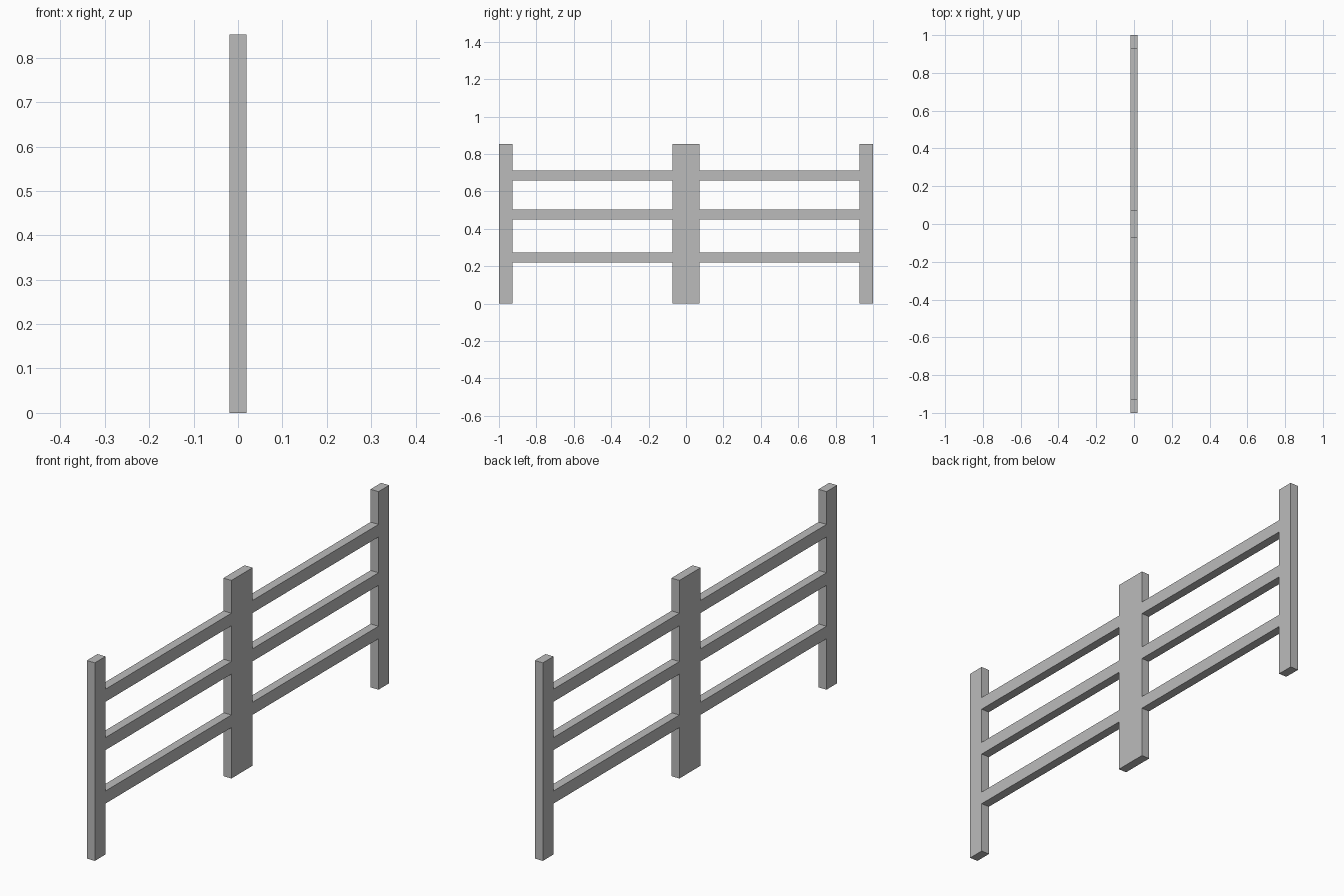
import bpy
import bmesh

cube = bpy.data.objects.get("Cube")
if cube:
    bpy.data.objects.remove(cube, do_unlink=True)

HEIGHT = 0.852
DEPTH = 0.038
POST = 0.072     # width of one end post, and half the middle post
RAIL = 0.054

grey = bpy.data.materials.new("plain_grey")
grey.use_nodes = True
colour = (0.5, 0.5, 0.5, 1)
grey.diffuse_color = colour
grey.node_tree.nodes["Principled BSDF"].inputs["Base Color"].default_value = colour


def box(name, y0, y1, z0, z1, open_ends=False):
    """Board spanning y0..y1 and z0..z1, centred on x."""
    bm = bmesh.new()
    bmesh.ops.create_cube(bm, size=1)
    bmesh.ops.scale(bm, vec=(DEPTH, y1 - y0, z1 - z0), verts=bm.verts)
    bmesh.ops.translate(bm, vec=(0, (y0 + y1) / 2, (z0 + z1) / 2), verts=bm.verts)
    if open_ends:
        ends = [f for f in bm.faces if abs(f.normal.y) > 0.9]
        bmesh.ops.delete(bm, geom=ends, context='FACES_ONLY')
    mesh = bpy.data.meshes.new(name)
    bm.to_mesh(mesh)
    bm.free()
    mesh.materials.append(grey)
    obj = bpy.data.objects.new(name, mesh)
    bpy.context.collection.objects.link(obj)


# Upright posts
box("front_post", -1, POST - 1, 0, HEIGHT)
box("middle_post", -POST, POST, 0, HEIGHT)
box("back_post", 1 - POST, 1, 0, HEIGHT)

# Rails butted flush between the posts, open where they meet them
for level, z in (("lower", 0.219), ("centre", 0.449), ("upper", 0.657)):
    box(f"front_{level}_rail", POST - 1, -POST, z, z + RAIL, True)
    box(f"back_{level}_rail", POST, 1 - POST, z, z + RAIL, True)
